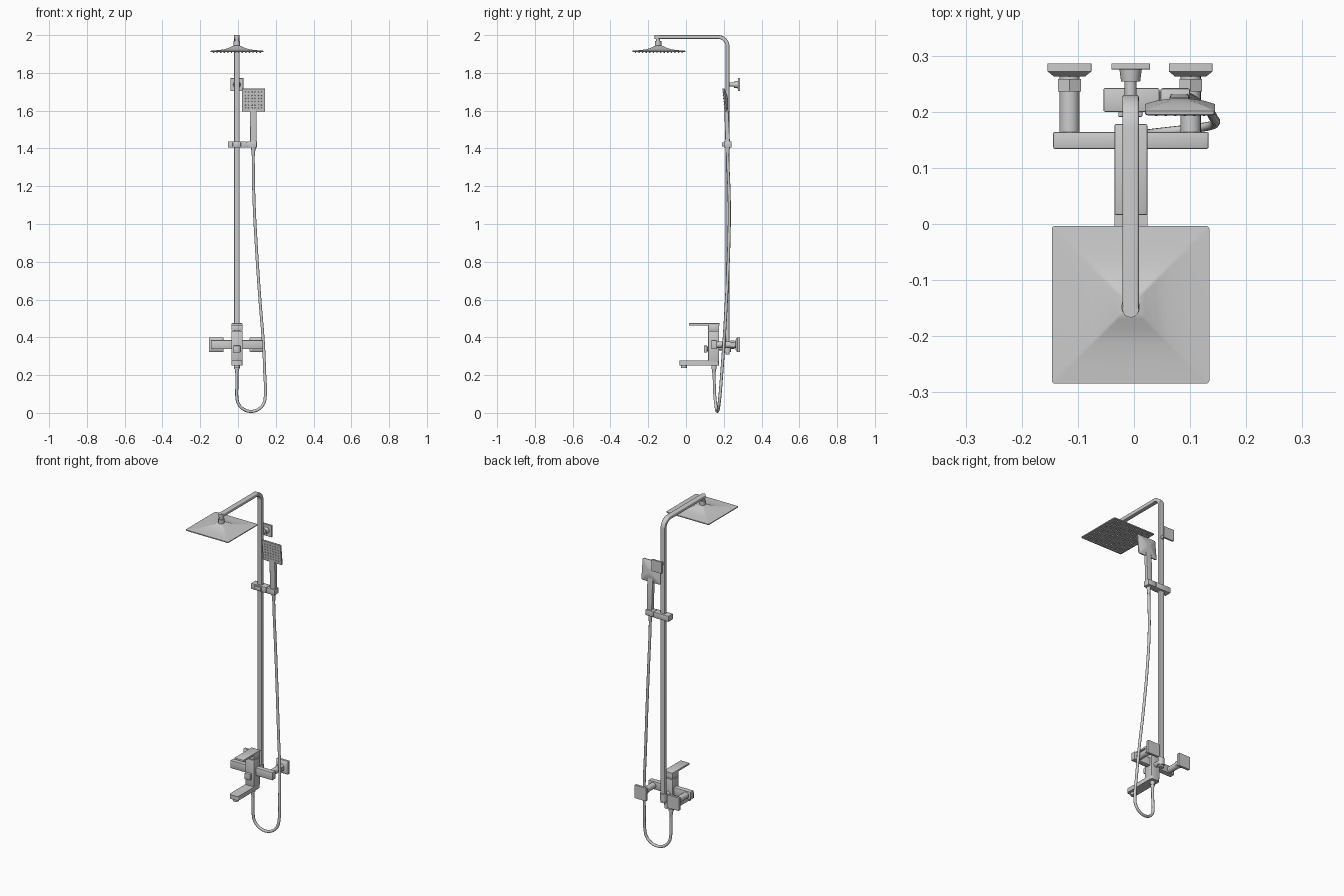
import bpy, bmesh, math
from mathutils import Vector, Matrix

if "Cube" in bpy.data.objects:
    bpy.data.objects.remove(bpy.data.objects["Cube"])

CX = -0.006  # centre line of riser, head and mixer


def finish(name, bm, angle=35):
    bmesh.ops.recalc_face_normals(bm, faces=bm.faces[:])
    me = bpy.data.meshes.new(name)
    bm.to_mesh(me)
    bm.free()
    ob = bpy.data.objects.new(name, me)
    bpy.context.collection.objects.link(ob)
    bpy.ops.object.select_all(action='DESELECT')
    ob.select_set(True)
    bpy.context.view_layer.objects.active = ob
    bpy.ops.object.shade_smooth_by_angle(angle=math.radians(angle))
    return ob


def box(name, x, y, z, bevel=0.002, segs=2, upright=False):
    bm = bmesh.new()
    c = [(a[0] + a[1]) / 2 for a in (x, y, z)]
    s = [a[1] - a[0] for a in (x, y, z)]
    bmesh.ops.create_cube(bm, size=1, matrix=Matrix.Translation(c) @ Matrix.Diagonal((*s, 1)))
    edges = [e for e in bm.edges if not upright
             or abs(e.verts[0].co.z - e.verts[1].co.z) > 1e-4]
    bmesh.ops.bevel(bm, geom=edges, offset=bevel, segments=segs, profile=0.5, affect='EDGES')
    return finish(name, bm)


def rod(name, a, b, r1, r2=None, sides=24):
    a, b = Vector(a), Vector(b)
    bm = bmesh.new()
    rot = (b - a).to_track_quat('Z', 'Y').to_matrix().to_4x4()
    bmesh.ops.create_cone(bm, cap_ends=True, segments=sides, radius1=r1,
                          radius2=r1 if r2 is None else r2, depth=(b - a).length,
                          matrix=Matrix.Translation((a + b) / 2) @ rot)
    return finish(name, bm)


def rounded_rect(w, h, r, n=3):
    pts = []
    for k, (sx, sy) in enumerate([(1, 1), (-1, 1), (-1, -1), (1, -1)]):
        for i in range(n + 1):
            t = math.pi / 2 * (k + i / n)
            pts.append((sx * (w - r) + r * math.cos(t), sy * (h - r) + r * math.sin(t)))
    return pts


def skin(name, rings, angle=35):
    bm = bmesh.new()
    loops = [[bm.verts.new(p) for p in ring] for ring in rings]
    for a, b in zip(loops, loops[1:]):
        for i in range(len(a)):
            j = (i + 1) % len(a)
            bm.faces.new((a[i], a[j], b[j], b[i]))
    bm.faces.new(loops[0][::-1])
    bm.faces.new(loops[-1])
    return finish(name, bm, angle)


def square_loft(name, steps, matrix, angle=35):
    # steps: (half width, height, corner radius)
    return skin(name, [[matrix @ Vector((x, y, z)) for x, y in rounded_rect(w, w, r)]
                       for w, z, r in steps], angle)


def nozzles(name, n, pitch, r, h, matrix):
    bm = bmesh.new()
    for i in range(n):
        for j in range(n):
            p = ((i - (n - 1) / 2) * pitch, (j - (n - 1) / 2) * pitch, -h / 2)
            bmesh.ops.create_cone(bm, cap_ends=True, segments=8, radius1=r * 0.6, radius2=r,
                                  depth=h, matrix=matrix @ Matrix.Translation(p))
    return finish(name, bm)


# Riser pipe with bend and overhead arm
path = [(-0.152, 1.99, 0)]
for i in range(13):
    a = math.pi / 2 * i / 12
    path.append((0.17 + 0.05 * math.sin(a), 1.94 + 0.05 * math.cos(a), a))
path.append((0.22, 0.31, math.pi / 2))
skin("riser_pipe", [[(CX + u, y + v * math.sin(a), z + v * math.cos(a))
                     for u, v in rounded_rect(0.0145, 0.01, 0.004)] for y, z, a in path])
rod("arm_end", (CX, -0.152, 1.9805), (CX, -0.152, 1.9995), 0.0145)

# Overhead shower head
rod("head_neck", (CX, -0.148, 1.935), (CX, -0.148, 1.982), 0.011)
rod("head_nut", (CX, -0.148, 1.944), (CX, -0.148, 1.968), 0.017, sides=12)
head = Matrix.Translation((CX, -0.144, 1.91))
square_loft("shower_head", [(0.138, 0, 0.005), (0.1405, 0.002, 0.006), (0.1405, 0.007, 0.006),
                            (0.105, 0.010, 0.005), (0.07, 0.014, 0.004), (0.045, 0.021, 0.004),
                            (0.025, 0.031, 0.004), (0.016, 0.034, 0.004)], head, 20)
nozzles("head_nozzles", 14, 0.019, 0.004, 0.006, head)

# Upper wall bracket
toward_room = Matrix.Rotation(math.pi / 2, 4, 'X')
square_loft("bracket_plate", [(0.0345, 0, 0.002), (0.0345, 0.010, 0.002), (0.0335, 0.011, 0.002)],
            Matrix.Translation((CX, 0.286, 1.738)) @ toward_room)
rod("bracket_nut", (CX, 0.276, 1.738), (CX, 0.254, 1.738), 0.02, 0.017, sides=12)
rod("bracket_stem", (CX, 0.256, 1.738), (CX, 0.222, 1.738), 0.0105)

# Sliding holder
box("slider", (-0.054, 0.045), (0.2, 0.242), (1.404, 1.438))
box("slider_holder", (0.047, 0.1), (0.2, 0.242), (1.404, 1.438), 0.004)
box("slider_joint", (0.04, 0.052), (0.206, 0.236), (1.409, 1.433))
box("slider_button", (-0.028, 0.015), (0.191, 0.202), (1.41, 1.432))

# Hand shower
hand = (Matrix.Translation((0.082, 0.2, 1.656))
        @ Matrix.Rotation(math.radians(-84), 4, 'X'))
square_loft("hand_shower_head", [(0.06, 0, 0.005), (0.062, 0.002, 0.006), (0.062, 0.008, 0.006),
                                 (0.045, 0.015, 0.005), (0.022, 0.021, 0.005),
                                 (0.015, 0.022, 0.004)], hand, 20)
nozzles("hand_nozzles", 6, 0.017, 0.003, 0.003, hand)
skin("hand_shower_handle",
     [[(0.081 + x, yc + y, z) for x, y in rounded_rect(w, d, 0.004)]
      for yc, z, w, d in [(0.22, 1.4, 0.013, 0.011), (0.22, 1.44, 0.017, 0.012),
                          (0.215, 1.58, 0.018, 0.011), (0.212, 1.625, 0.018, 0.008)]])
rod("hose_top_connector", (0.081, 0.22, 1.36), (0.081, 0.22, 1.405), 0.008, 0.012)

# Flexible hose with U bend
pts = [(CX, 0.148, 0.235), (CX, 0.15, 0.15)]
for i in range(9):
    t = math.pi * i / 8
    pts.append((0.069 - 0.075 * math.cos(t), 0.153 + 0.026 * i / 8, 0.083 - 0.075 * math.sin(t)))
pts += [(0.141, 0.19, 0.22), (0.135, 0.2, 0.36), (0.116, 0.214, 0.6), (0.096, 0.227, 0.9),
        (0.085, 0.229, 1.12), (0.081, 0.222, 1.32), (0.081, 0.22, 1.4)]
cu = bpy.data.curves.new("hose", 'CURVE')
cu.dimensions = '3D'
cu.bevel_depth = 0.008
cu.bevel_resolution = 3
cu.use_fill_caps = True
sp = cu.splines.new('BEZIER')
sp.bezier_points.add(len(pts) - 1)
for bp, p in zip(sp.bezier_points, pts):
    bp.co = p
    bp.handle_left_type = bp.handle_right_type = 'AUTO'
hose = bpy.data.objects.new("hose", cu)
bpy.context.collection.objects.link(hose)
bpy.ops.object.select_all(action='DESELECT')
hose.select_set(True)
bpy.context.view_layer.objects.active = hose
bpy.ops.object.convert(target='MESH')
bpy.ops.object.shade_smooth_by_angle(angle=math.radians(40))

# Mixer body, lever, spout and diverter
BX = (-0.035, 0.024)
box("mixer_body", BX, (0.117, 0.176), (0.27, 0.434), 0.003)
box("lever_cap", BX, (0.117, 0.176), (0.436, 0.466), 0.003)
box("lever", BX, (0.016, 0.178), (0.463, 0.475), 0.003)
box("spout", BX, (-0.035, 0.176), (0.252, 0.277), 0.012, 4, upright=True)
rod("spout_outlet", (CX, -0.011, 0.237), (CX, -0.011, 0.255), 0.016)
rod("diverter_stem", (CX, 0.105, 0.338), (CX, 0.12, 0.338), 0.011)
box("diverter_knob", (-0.024, 0.012), (0.094, 0.113), (0.32, 0.356), 0.003)
rod("hose_nut", (CX, 0.148, 0.232), (CX, 0.148, 0.256), 0.014, sides=12)
rod("hose_bottom_connector", (CX, 0.148, 0.205), (CX, 0.148, 0.234), 0.008, 0.011)
rod("riser_connector", (CX, 0.17, 0.345), (CX, 0.215, 0.345), 0.014)
rod("riser_foot_nut", (CX, 0.22, 0.322), (CX, 0.22, 0.366), 0.018, sides=12)

# Supply bar with a wall union on each side
box("supply_bar", (-0.144, 0.133), (0.134, 0.164), (0.338, 0.385), 0.003)
for side, x in (("left", -0.115), ("right", 0.101)):
    z = 0.361
    rod(side + "_elbow", (x, 0.15, z), (x, 0.236, z), 0.018)
    rod(side + "_nut", (x, 0.236, z), (x, 0.258, z), 0.0235, sides=6)
    rod(side + "_collar", (x, 0.255, z), (x, 0.268, z), 0.018)
    square_loft(side + "_wall_plate", [(0.039, 0, 0.003), (0.039, 0.014, 0.003),
                                       (0.028, 0.023, 0.003)],
                Matrix.Translation((x, 0.286, z)) @ toward_room)
